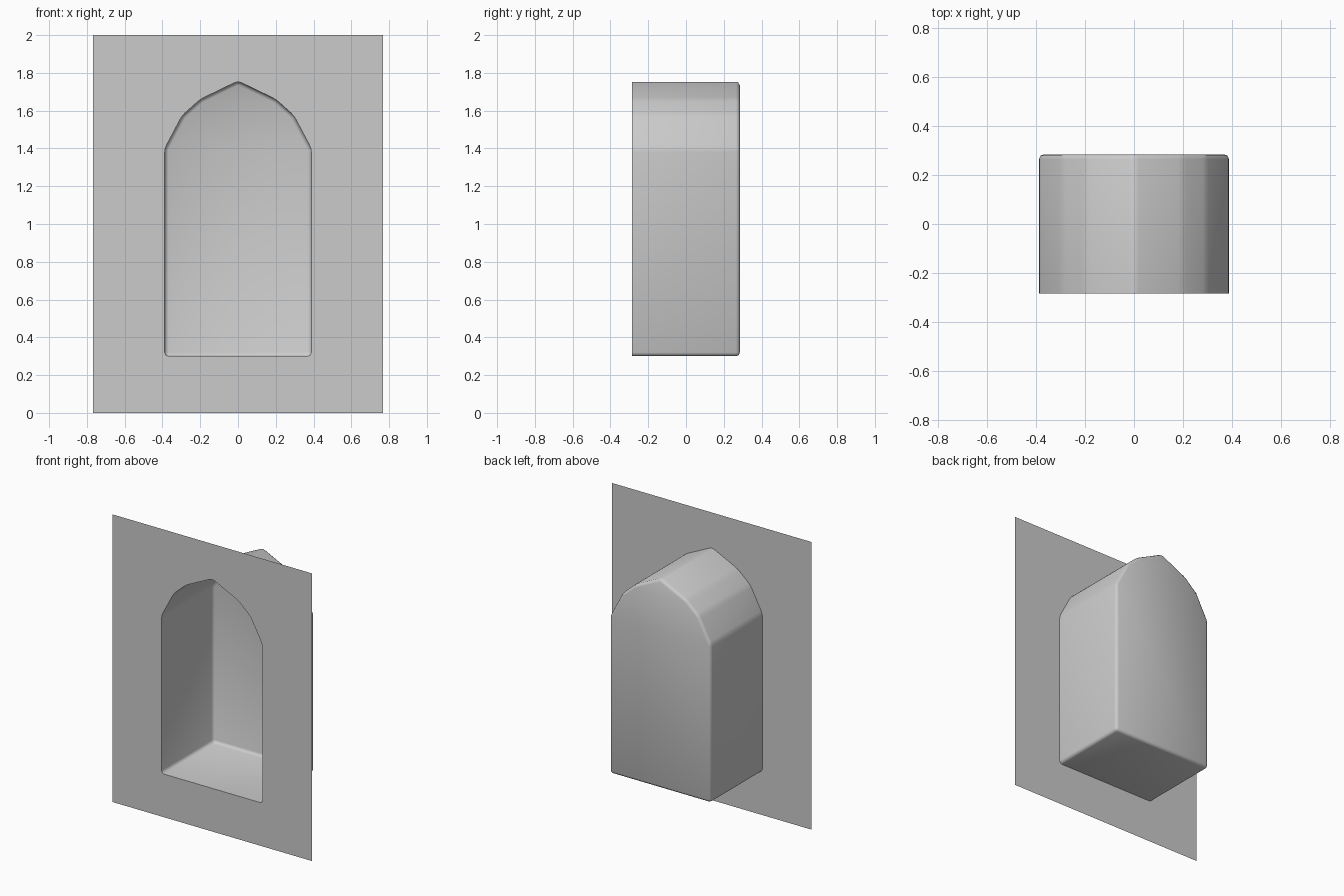
import bpy, bmesh
from math import radians

if "Cube" in bpy.data.objects:
    bpy.data.objects.remove(bpy.data.objects["Cube"])

W, H, F, B = 0.767, 2.0, -0.285, 0.285   # panel half width, height, front and back depth
half = [(0.388, 0.3), (0.388, 1.4), (0.295, 1.575), (0.2, 1.66)]
profile = half + [(0, 1.757)] + [(-x, z) for x, z in reversed(half)]

bm = bmesh.new()

# Pointed-arch recess: a prism extruded from the front profile
front = bm.faces.new([bm.verts.new((x, F, z)) for x, z in profile])
ext = bmesh.ops.extrude_face_region(bm, geom=[front], use_keep_orig=True)
for v in ext["geom"]:
    if isinstance(v, bmesh.types.BMVert):
        v.co.y = B
bmesh.ops.recalc_face_normals(bm, faces=bm.faces[:])

# Rounded back rim and depth edges
edges = [e for e in bm.edges if any(v.co.y > 0 for v in e.verts)]
bmesh.ops.bevel(bm, geom=edges, offset=0.02, offset_type='OFFSET', segments=2,
                profile=0.5, affect='EDGES', clamp_overlap=True)

# Open the mouth and turn the recess inward
bmesh.ops.delete(bm, geom=[f for f in bm.faces
                           if all(abs(v.co.y - F) < 1e-4 for v in f.verts)],
                 context='FACES_ONLY')
bmesh.ops.reverse_faces(bm, faces=bm.faces[:])

# Flat front panel around the mouth
rim = [e for e in bm.edges if len(e.link_faces) == 1]
c = [bm.verts.new((x, F, z)) for x, z in ((-W, 0), (W, 0), (W, H), (-W, H))]
rim += [bm.edges.new((c[i], c[(i + 1) % 4])) for i in range(4)]
bmesh.ops.triangle_fill(bm, use_beauty=True, use_dissolve=False, edges=rim, normal=(0, -1, 0))
for f in bm.faces:
    f.normal_update()
    if all(abs(v.co.y - F) < 1e-4 for v in f.verts) and f.normal.y > 0:
        f.normal_flip()

mesh = bpy.data.meshes.new("arched_wall_niche")
bm.to_mesh(mesh)
bm.free()
niche = bpy.data.objects.new("arched_wall_niche", mesh)
bpy.context.collection.objects.link(niche)
bpy.context.view_layer.objects.active = niche
niche.select_set(True)
bpy.ops.object.shade_smooth_by_angle(angle=radians(50))
